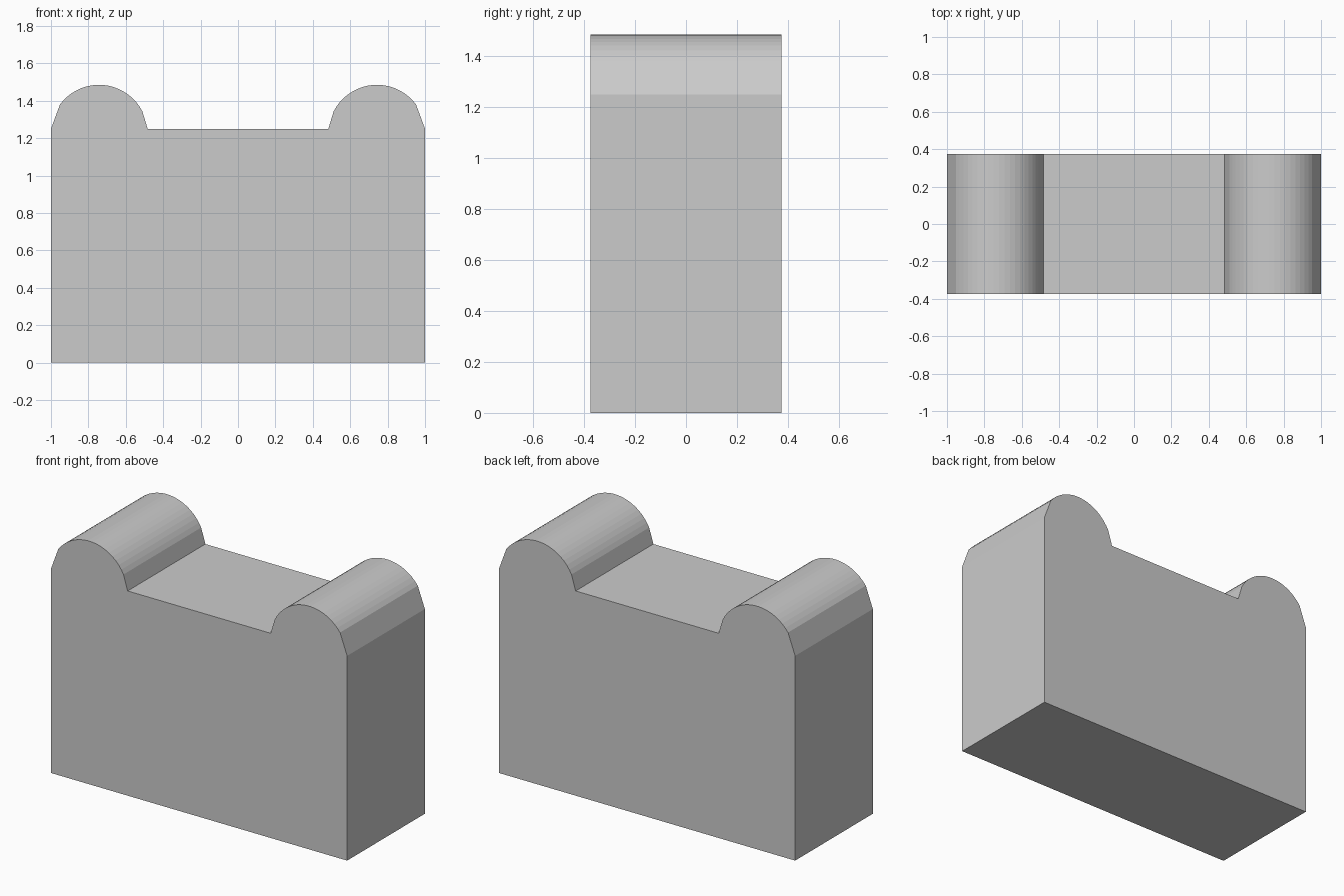
import bpy, bmesh
from math import sin, cos, radians

if "Cube" in bpy.data.objects:
    bpy.data.objects.remove(bpy.data.objects["Cube"])

HALF_W, HALF_D, SHOULDER = 1.0, 0.375, 1.25
CX, CZ, R = 0.743, 1.225, 0.26      # centre and radius of the rolled top
STEPS = 18

# Right half of the outline, from the base up and over the roll
half = [(HALF_W, 0.0), (HALF_W, SHOULDER)]
for i in range(STEPS + 1):
    a = radians(36.5 + (153 - 36.5) * i / STEPS)
    half.append((CX + R * cos(a), CZ + R * sin(a)))
half.append((0.483, SHOULDER))

# Mirror the outline to the left side
outline = half + [(-x, z) for x, z in reversed(half)]

# Extrude the outline from front to back
bm = bmesh.new()
front = bm.faces.new([bm.verts.new((x, -HALF_D, z)) for x, z in outline])
ext = bmesh.ops.extrude_face_region(bm, geom=[front], use_keep_orig=True)
moved = [g for g in ext["geom"] if isinstance(g, bmesh.types.BMVert)]
bmesh.ops.translate(bm, verts=moved, vec=(0, 2 * HALF_D, 0))
bmesh.ops.recalc_face_normals(bm, faces=bm.faces)

mesh = bpy.data.meshes.new("block_with_rolled_ends")
bm.to_mesh(mesh)
bm.free()
body = bpy.data.objects.new("block_with_rolled_ends", mesh)
bpy.context.collection.objects.link(body)
